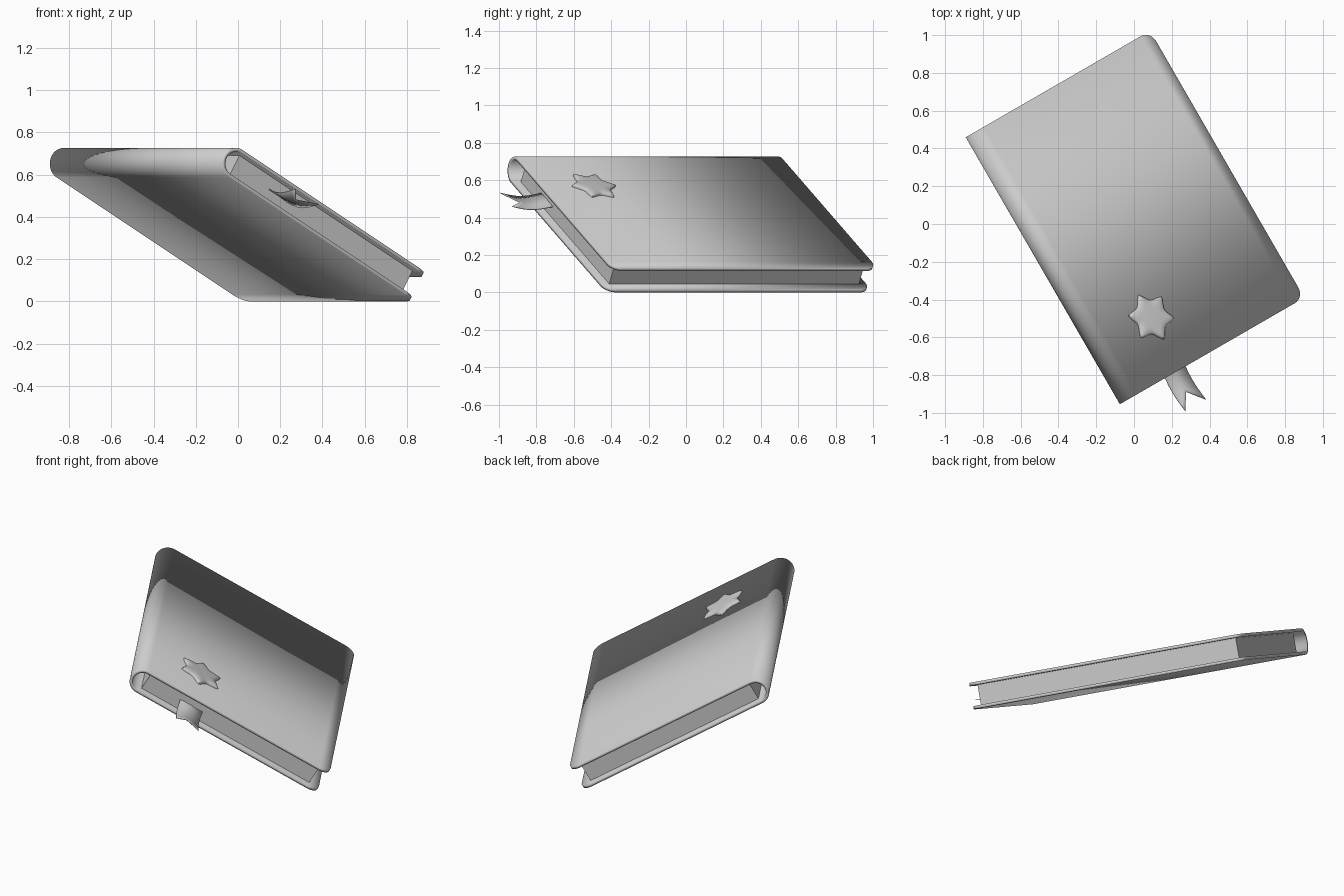
import bpy, bmesh, math
from mathutils import Matrix, Vector

if "Cube" in bpy.data.objects:
    bpy.data.objects.remove(bpy.data.objects["Cube"])

# Book frame: x = spine to fore edge, y = along the spine, z = thickness
POSE = (Matrix.Translation((-0.418, -0.210, 0.651))
        @ Matrix.Rotation(math.radians(30), 4, 'Z')
        @ Matrix.Rotation(math.radians(30), 4, 'Y'))
L, H, R = 1.172, 0.816, 0.075      # cover width, half height, half thickness
CORNER, BOARD = 0.065, 0.018       # corner radius, cover thickness


def make(name, verts, faces, thickness=0, offset=-1):
    me = bpy.data.meshes.new(name)
    me.from_pydata(verts, [], faces)
    ob = bpy.data.objects.new(name, me)
    bpy.context.collection.objects.link(ob)
    ob.matrix_world = POSE
    if thickness:
        m = ob.modifiers.new("thickness", 'SOLIDIFY')
        m.thickness, m.offset = thickness, offset
        m.use_even_offset = True
    return ob


def smooth(ob, angle=35):
    bpy.ops.object.select_all(action='DESELECT')
    ob.select_set(True)
    bpy.context.view_layer.objects.active = ob
    bpy.ops.object.shade_smooth_by_angle(angle=math.radians(angle))


# Cover: one wrapped strip, back board -> round spine -> front board
corner = [(L - CORNER + CORNER * math.cos(a), H - CORNER + CORNER * math.sin(a))
          for a in [math.pi / 2 * i / 8 for i in range(9)]]
stations = [(x, -R, h) for x, h in corner]
stations += [(-R * math.sin(a), -R * math.cos(a), H)
             for a in [math.pi * i / 24 for i in range(25)]]
stations += [(x, R, h) for x, h in reversed(corner)]
verts = [(x, s * h, z) for x, z, h in stations for s in (-1, 1)]
faces = [(2 * i, 2 * i + 2, 2 * i + 3, 2 * i + 1) for i in range(len(stations) - 1)]
smooth(make("cover", verts, faces, BOARD))

# Page block, inset from the boards
bm = bmesh.new()
x0, x1, hy, hz = 0.02, L - 0.06, H - 0.045, R - BOARD
bmesh.ops.create_cube(bm, size=1, matrix=Matrix.Translation(((x0 + x1) / 2, 0, 0))
                      @ Matrix.Diagonal((x1 - x0, 2 * hy, 2 * hz, 1)))
pages = make("page_block", [], [])
bm.to_mesh(pages.data)
bm.free()

# Puffy six-pointed star emblem on the front board
N = 72
cx, cy = 0.30, -0.50
rings = [(1, -0.002), (1, 0.006), (0.95, 0.012), (0.86, 0.016), (0.6, 0.018)]
verts = []
for k, z in rings:
    for i in range(N):
        a = 2 * math.pi * i / N
        point = 1 - abs(math.sin(3 * (a - math.pi / 2)))
        r = k * (0.093 + 0.042 * point)
        verts.append((cx + r * math.cos(a), cy + r * math.sin(a), R + z))
faces = [(j * N + i, j * N + (i + 1) % N, (j + 1) * N + (i + 1) % N, (j + 1) * N + i)
         for j in range(len(rings) - 1) for i in range(N)]
faces.append(tuple(range((len(rings) - 1) * N, len(rings) * N)))
faces.append(tuple(reversed(range(N))))
smooth(make("star_emblem", verts, faces), 50)

# Ribbon bookmark: sagging strip with a swallow-tail end
START, TIP, NOTCH = -0.70, -1.022, -0.933


def sag(y):
    return -0.02 * math.sin(math.pi * min(max((-0.769 - y) / 0.25, 0), 1))


ROWS = 10
verts = []
for i in range(ROWS + 1):
    f = i / ROWS
    for x, end in ((0.239, TIP), (0.311, NOTCH), (0.383, TIP)):
        y = START + (end - START) * f
        verts.append((x, y, sag(y)))
faces = [(3 * i + c, 3 * i + c + 3, 3 * i + c + 4, 3 * i + c + 1)
         for i in range(ROWS) for c in (0, 1)]
smooth(make("ribbon_bookmark", verts, faces, 0.004, 0))
